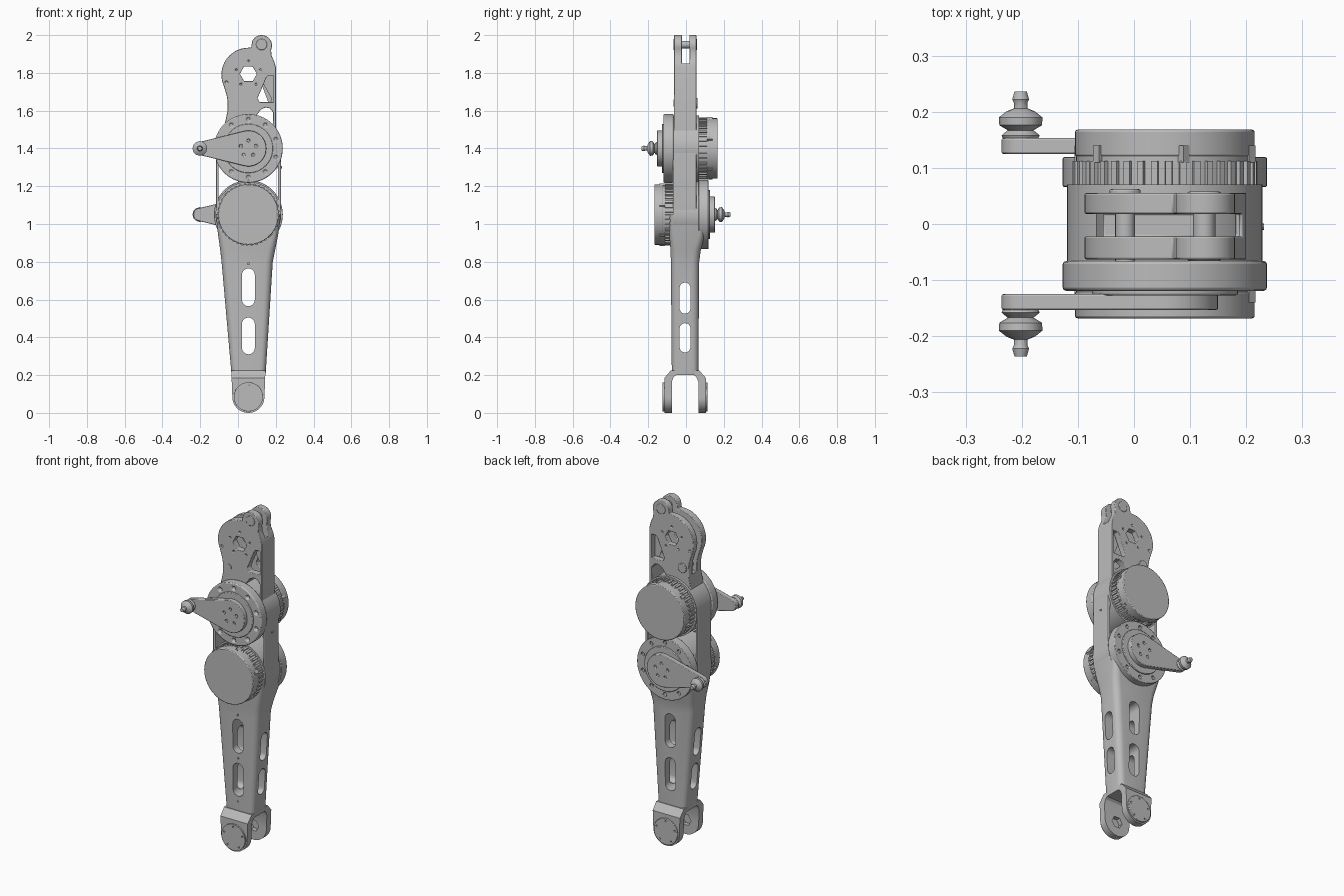
import bpy, bmesh, math
from math import sin, cos, pi, radians

if "Cube" in bpy.data.objects:
    bpy.data.objects.remove(bpy.data.objects["Cube"])

grey = bpy.data.materials.new("machined grey")
grey.use_nodes = True
grey.diffuse_color = (0.5, 0.5, 0.5, 1)
for node in grey.node_tree.nodes:
    if node.type == 'BSDF_PRINCIPLED':
        node.inputs["Base Color"].default_value = (0.5, 0.5, 0.5, 1)

CX = 0.055          # common centre line of the joints
CY = -0.005         # mid plane of the leg
parts = []


def finish(name, bm):
    bmesh.ops.recalc_face_normals(bm, faces=bm.faces)
    mesh = bpy.data.meshes.new(name)
    bm.to_mesh(mesh)
    bm.free()
    mesh.materials.append(grey)
    ob = bpy.data.objects.new(name, mesh)
    bpy.context.collection.objects.link(ob)
    parts.append(ob)
    return ob


def skin(bm, rings, caps=True):
    rings = [[bm.verts.new(p) for p in ring] for ring in rings]
    for a, b in zip(rings, rings[1:]):
        for i in range(len(a)):
            j = (i + 1) % len(a)
            bm.faces.new((a[i], a[j], b[j], b[i]))
    if caps:
        bm.faces.new(rings[0])
        bm.faces.new(rings[-1])


def prism(name, polys, t0, t1, axis='Y', bevel=0):
    """Extrude flat outlines along y (outline in x, z) or x (outline in y, z)."""
    bm = bmesh.new()
    for poly in polys:
        skin(bm, [[(a, t, b) if axis == 'Y' else (t, a, b) for a, b in poly] for t in (t0, t1)])
    ob = finish(name, bm)
    if bevel:
        m = ob.modifiers.new("edge", 'BEVEL')
        m.width, m.segments, m.angle_limit = bevel, 2, radians(50)
    return ob


def arc(x, z, r, a0, a1, n):
    return [(x + r * cos(radians(a0 + (a1 - a0) * i / n)),
             z + r * sin(radians(a0 + (a1 - a0) * i / n))) for i in range(n + 1)]


def circle(x, z, r, n=48):
    return arc(x, z, r, 0, 360, n)[:-1]


def around(x, z, r, n, hole, sides=8, start=18):
    return [circle(px, pz, hole, sides) for px, pz in arc(x, z, r, start, start + 360, n)[:-1]]


def capsule(x1, z1, r1, x2, z2, r2, n=20):
    d = math.hypot(x2 - x1, z2 - z1)
    a = math.degrees(math.atan2(z2 - z1, x2 - x1))
    off = math.degrees(math.acos((r1 - r2) / d))
    return arc(x1, z1, r1, a + off, a + 360 - off, n) + arc(x2, z2, r2, a - off, a + off, n)


def rect(x0, x1, z0, z1):
    return [(x0, z0), (x1, z0), (x1, z1), (x0, z1)]


def boolean(ob, tool, op='DIFFERENCE'):
    m = ob.modifiers.new("cut", 'BOOLEAN')
    m.operation, m.object, m.solver = op, tool, 'EXACT'
    bpy.context.view_layer.objects.active = ob
    bpy.ops.object.modifier_move_to_index(modifier=m.name, index=0)
    bpy.ops.object.modifier_apply(modifier=m.name)
    parts.remove(tool)
    bpy.data.objects.remove(tool)


# Leg: lofted rounded rectangles, slotted both ways
def section(z, x0, x1, y0, y1, r):
    ring = []
    for k, (x, y) in enumerate([(x1 - r, y1 - r), (x0 + r, y1 - r), (x0 + r, y0 + r), (x1 - r, y0 + r)]):
        ring += [(px, py, z) for px, py in arc(x, y, r, 90 * k, 90 * k + 90, 5)]
    return ring


bm = bmesh.new()
skin(bm, [section(0.20, -0.034, 0.146, -0.075, 0.065, 0.03),
          section(0.80, -0.087, 0.184, -0.08, 0.07, 0.038),
          section(0.86, -0.094, 0.196, -0.082, 0.078, 0.038),
          section(0.94, -0.105, 0.212, -0.088, 0.098, 0.03),
          section(1.05, -0.118, 0.228, -0.09, 0.105, 0.02)])
leg = finish("leg", bm)
for z0, z1 in ((0.31, 0.505), (0.565, 0.765)):
    boolean(leg, prism("slot", [capsule(CX, z0 + 0.034, 0.034, CX, z1 - 0.034, 0.034, 10)], -0.3, 0.3))
for z0, z1 in ((0.32, 0.475), (0.525, 0.69)):
    boolean(leg, prism("slot", [capsule(CY, z0 + 0.029, 0.029, CY, z1 - 0.029, 0.029, 10)], -0.4, 0.4, 'X'))
dots = [circle(CX, z, 0.006, 8) for z in (0.28, 0.535, 0.79)]
boolean(leg, prism("dots", dots, -0.3, -0.07))

# Foot: forked yoke with round bearing covers
half = [(0.11, 0), (0.11, 0.185), (0.075, 0.225)]
inner = [(0.07, 0), (0.07, 0.165), (0.06, 0.19), (0.04, 0.205)]
loop = [(y, z) for y, z in half] + [(-y, z) for y, z in reversed(half)]
loop += [(-y, z) for y, z in inner] + [(y, z) for y, z in reversed(inner)]
foot = prism("foot_fork", [[(y + CY, z) for y, z in loop]], -0.2, 0.3, 'X')
shape = arc(CX, 0.085, 0.085, 180, 360, 24) + [(0.146, 0.24), (-0.036, 0.24)]
boolean(foot, prism("foot_outline", [shape], -0.3, 0.3), 'INTERSECT')
boolean(foot, prism("bearing_recess", [circle(CX, 0.085, 0.035, 6)], -0.1, 0.095))
for s in (-1, 1):
    cover = prism("foot_cover", [circle(CX, 0.085, 0.077)], CY + s * 0.1, CY + s * 0.119, bevel=0.004)
    screws = around(CX, 0.085, 0.062, 5, 0.005, 6)
    boolean(cover, prism("screws", screws, CY + s * 0.112, CY + s * 0.2))

# Spine: wall around both joints, open between them
spine = prism("spine", [capsule(CX, 1.05, 0.172, CX, 1.40, 0.172, 32)], -0.068, 0.056, bevel=0.004)
boolean(spine, prism("gap", [rect(-0.102, 0.212, 1.08, 1.37)], -0.3, 0.3))

# Shoulder: twin plate with lobe, windows and a centre slot
outline = arc(0.125, 1.945, 0.055, -25, 155, 16) + [(0.07, 1.934)]
outline += arc(CX, 1.79, 0.143, 92, 205, 18)
outline += [(-0.06, 1.68), (-0.055, 1.65), (-0.055, 1.60), (-0.068, 1.54), (-0.068, 1.45), (0.2, 1.45), (0.2, 1.83)]
outline += [(0.192, 1.86), (0.178, 1.89)]
shoulder = prism("shoulder", [outline], -0.063, 0.055, bevel=0.003)
boolean(shoulder, prism("slot", [rect(-0.3, 0.188, 1.6, 2.1)], -0.022, 0.018))
boolean(shoulder, prism("slot_top", [rect(0.1, 0.3, 1.85, 2.1)], -0.022, 0.018))
windows = [[(0.103, 1.665), (0.15, 1.775), (0.16, 1.785), (0.187, 1.785), (0.187, 1.645), (0.115, 1.645)],
           [(0.09, 1.565), (0.12, 1.605), (0.145, 1.617), (0.17, 1.612), (0.186, 1.59), (0.186, 1.5), (0.1, 1.5)],
           circle(CX, 1.795, 0.045, 6)]
boolean(shoulder, prism("windows", windows, -0.3, 0.3))
for y in (-0.063, 0.055):
    holes = around(CX, 1.795, 0.068, 5, 0.006) + [circle(-0.062, 1.75, 0.008, 8)]
    boolean(shoulder, prism("holes", holes, y - 0.008, y + 0.008))
prism("lobe_pin", [circle(0.125, 1.95, 0.02, 16)], -0.06, 0.052)
prism("lobe_pin_rims", [circle(0.125, 1.95, 0.03, 16)], -0.066, 0.058, bevel=0.004).name = "lobe_bush"
boolean(bpy.data.objects["lobe_bush"], prism("bush_gap", [rect(0, 0.3, 1.8, 2.1)], -0.022, 0.018))
prism("spacer_pin", [circle(-0.016, 1.64, 0.018, 16)], -0.067, 0.059)
prism("spacer_head", [circle(-0.016, 1.64, 0.028, 12)], 0.05, 0.062, bevel=0.003)


# Motor joint: s is the side (along y) that carries the crank
def motor(label, z, s):
    def disc(name, r, t0, t1, bevel=0.0, n=64):
        return prism(label + name, [circle(CX, z, r, n)], s * t0, s * t1, bevel=bevel)

    disc("_body", 0.174, -0.07, 0.08)
    flange = disc("_flange", 0.182, 0.066, 0.119, 0.007)
    boolean(flange, prism("bolts", around(CX, z, 0.153, 10, 0.011, 10), s * 0.108, s * 0.2))
    disc("_seat_ring", 0.13, 0.11, 0.127, 0.003)
    disc("_drum", 0.158, -0.13, -0.05)
    # ribbed cooling ring
    teeth = 40
    gear = []
    for i in range(teeth):
        for f, r in ((0, 0.157), (0.45, 0.157), (0.5, 0.165), (0.95, 0.165)):
            a = 2 * pi * (i + f) / teeth
            gear.append((CX + r * cos(a), z + r * sin(a)))
    prism(label + "_ribs", [gear], -s * 0.06, -s * 0.112)
    disc("_cap", 0.16, -0.12, -0.168, 0.004)
    prism(label + "_clips", around(CX, z, 0.158, 6, 0.011, 4), -s * 0.11, -s * 0.14)
    # crank arm pointing to -x
    crank = prism(label + "_crank", [capsule(CX, z, 0.095, -0.202, z, 0.034, 24)],
                  s * 0.125, s * 0.153, bevel=0.004)
    boolean(crank, prism("crank_holes", around(CX, z, 0.042, 5, 0.009), s * 0.143, s * 0.2))
    # ball stud at the crank tip
    profile = [(0.028, 0.145), (0.034, 0.158), (0.023, 0.167), (0.038, 0.176), (0.039, 0.19),
               (0.025, 0.201), (0.012, 0.206), (0.012, 0.216), (0.015, 0.222), (0.011, 0.236)]
    bm = bmesh.new()
    skin(bm, [[(x, s * y, pz) for x, pz in circle(-0.202, z, r, 12)] for r, y in profile])
    finish(label + "_ball_stud", bm)


motor("upper_motor", 1.40, -1)
motor("lower_motor", 1.05, 1)

# Small screw dots on the side walls
for z in (0.72, 0.93, 1.3):
    x = 0.228 if z > 1 else 0.172 + (z - 0.72) * 0.15
    prism("side_screw", [circle(CY, z, 0.006, 8)], x - 0.02, x + 0.004, 'X')

# Smooth shading with sharp edges kept
bpy.ops.object.select_all(action='DESELECT')
for ob in parts:
    ob.select_set(True)
bpy.context.view_layer.objects.active = parts[0]
bpy.ops.object.shade_smooth_by_angle(angle=radians(30))
